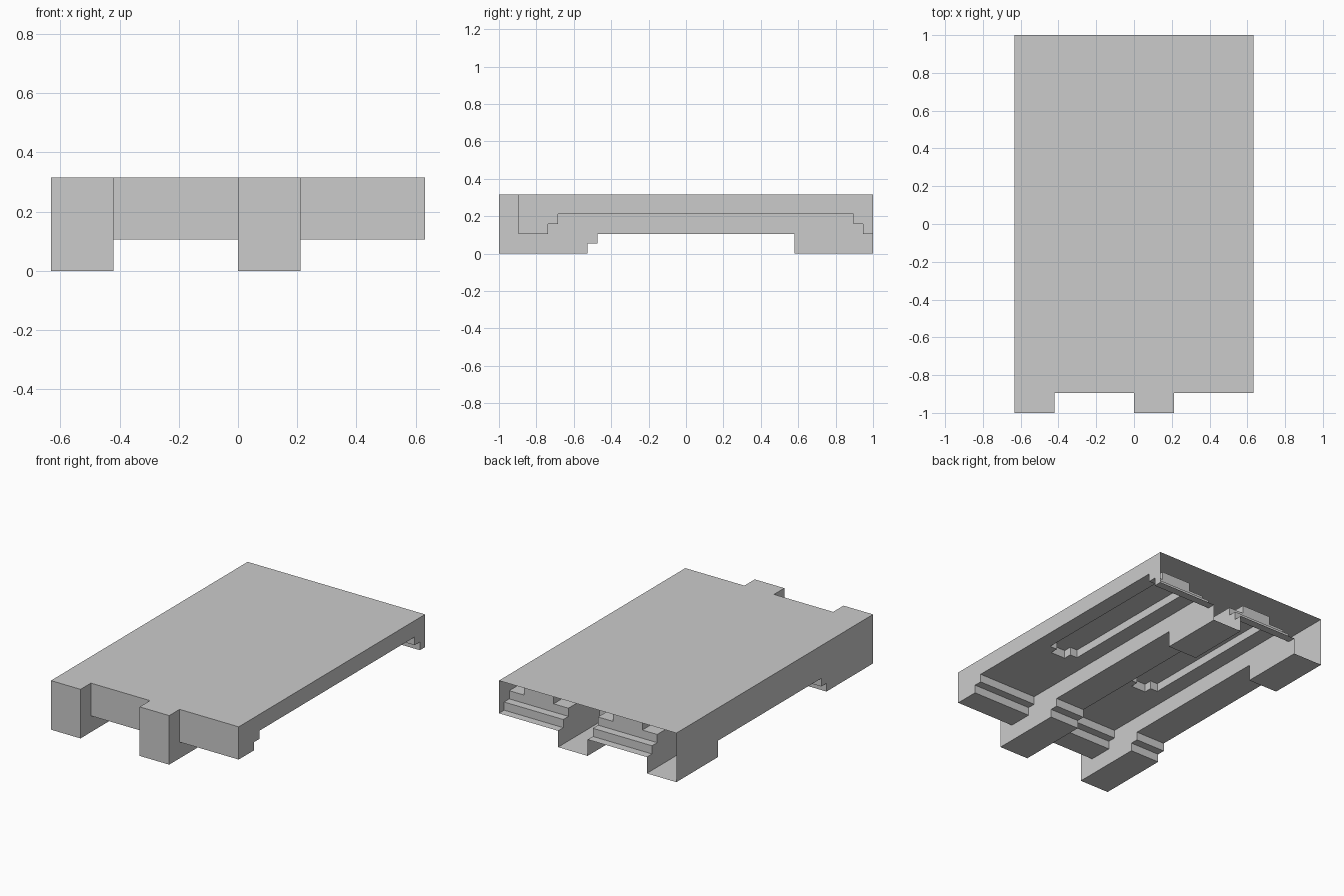
import bpy, bmesh

if "Cube" in bpy.data.objects:
    bpy.data.objects.remove(bpy.data.objects["Cube"])

V = 2 / 38            # block size: the model is 24 x 38 x 6 blocks
NX, NY, TOP = 24, 38, 6
under = {}            # underside height, in blocks, of every column


def strip(x0, x1, sections):
    """Set the underside height along y for the columns x0..x1."""
    for y0, y1, h in sections:
        for x in range(x0, x1):
            for y in range(y0, y1):
                under[x, y] = h


for x in (0, 12):
    # narrow rail with a stepped front foot and a rear foot
    strip(x, x + 4, [(0, 9, 0), (9, 10, 1), (10, 30, 2), (30, 38, 0)])
    # wide deck panel with stepped ends
    strip(x + 4, x + 12, [(2, 5, 2), (5, 6, 3), (6, 36, 4), (36, 37, 3), (37, 38, 2)])
    # shallow groove with a narrower front tip
    strip(x + 6, x + 10, [(16, 36, 5)])
    strip(x + 7, x + 9, [(15, 16, 5)])

bm = bmesh.new()


def quad(*pts):
    bm.faces.new([bm.verts.new(((x - NX / 2) * V, (y - NY / 2) * V, z * V)) for x, y, z in pts])


for (x, y), h in under.items():
    # top and underside
    quad((x, y, TOP), (x + 1, y, TOP), (x + 1, y + 1, TOP), (x, y + 1, TOP))
    quad((x, y, h), (x, y + 1, h), (x + 1, y + 1, h), (x + 1, y, h))
    # walls wherever the neighbour is shallower; the rear end stays open
    for dx, dy, a, b in ((-1, 0, (0, 1), (0, 0)), (1, 0, (1, 0), (1, 1)),
                         (0, -1, (0, 0), (1, 0)), (0, 1, (1, 1), (0, 1))):
        if y + dy == NY:
            continue
        for z in range(h, under.get((x + dx, y + dy), TOP)):
            p, q = (x + a[0], y + a[1]), (x + b[0], y + b[1])
            quad((*p, z), (*q, z), (*q, z + 1), (*p, z + 1))

# merge the blocks into large flat faces
bmesh.ops.remove_doubles(bm, verts=bm.verts, dist=1e-4)
bmesh.ops.dissolve_limit(bm, angle_limit=0.02, verts=bm.verts, edges=bm.edges, delimit={'NORMAL'})

mesh = bpy.data.meshes.new("stepped_deck")
bm.to_mesh(mesh)
bm.free()
bpy.context.collection.objects.link(bpy.data.objects.new("stepped_deck", mesh))
